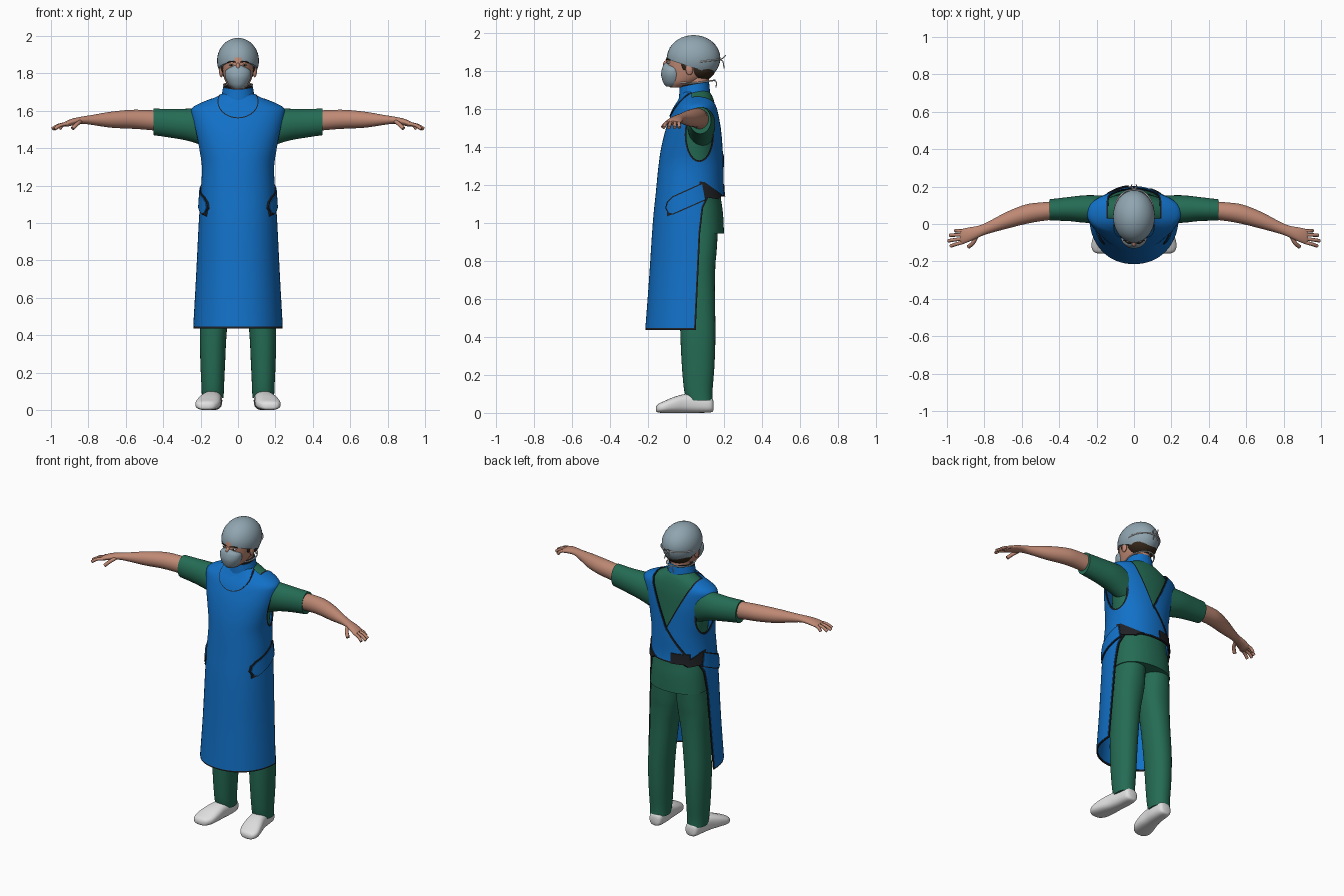
import bpy, bmesh, math
from mathutils import Vector

if "Cube" in bpy.data.objects:
    bpy.data.objects.remove(bpy.data.objects["Cube"])


def material(name, rgb):
    m = bpy.data.materials.new(name)
    m.use_nodes = True
    m.diffuse_color = (*rgb, 1)
    m.node_tree.nodes["Principled BSDF"].inputs["Base Color"].default_value = (*rgb, 1)
    return m


BLUE = material("apron blue", (.006, .165, .58))
GREEN = material("scrub green", (.018, .15, .09))
SKIN = material("skin", (.52, .25, .175))
CLOTH = material("pale grey blue", (.28, .38, .44))
WHITE = material("white", (.75, .75, .75))
BLACK = material("trim black", (.014, .015, .018))
HAIR = material("hair brown", (.035, .02, .01))


def finish(name, bm, mat, mirror=False):
    bmesh.ops.recalc_face_normals(bm, faces=bm.faces)
    me = bpy.data.meshes.new(name)
    bm.to_mesh(me)
    bm.free()
    me.materials.append(mat)
    me.shade_smooth()
    me.set_sharp_from_angle(angle=math.radians(42))
    ob = bpy.data.objects.new(name, me)
    bpy.context.collection.objects.link(ob)
    if mirror:
        ob.modifiers.new("mirror", 'MIRROR').use_mirror_merge = False
    return ob


def spline(rows, steps):
    """Smooth in-between rows through the given ones."""
    out = []
    for i in range(len(rows) - 1):
        a, b, c, d = (rows[min(max(i + k, 0), len(rows) - 1)] for k in (-1, 0, 1, 2))
        for s in range(steps):
            t = s / steps
            out.append([q + .5 * t * (r - p + t * (2*p - 5*q + 4*r - s_ + t * (3*(q - r) + s_ - p)))
                        for p, q, r, s_ in zip(a, b, c, d)])
    return out + [rows[-1]]


def loft(name, mat, rings, axis='z', seg=32, pw=2, grow=0, cap=True, steps=4, mirror=False):
    """Each ring: position on axis, centre and radius across, low and high the other way."""
    bm = bmesh.new()
    loops = []
    for t, c, r, lo, hi in spline(rings, steps):
        loop = []
        for i in range(seg):
            a = math.tau * i / seg
            x, y = (math.copysign(abs(k) ** (2 / pw), k) for k in (math.cos(a), math.sin(a)))
            u = c + (r + grow) * x
            v = (lo + hi) / 2 + ((hi - lo) / 2 + grow) * y
            loop.append(bm.verts.new({'z': (u, v, t), 'x': (t, u, v), 'y': (u, t, v)}[axis]))
        loops.append(loop)
    for p, q in zip(loops, loops[1:]):
        for i in range(seg):
            j = (i + 1) % seg
            bm.faces.new((p[i], p[j], q[j], q[i]))
    if cap:
        bm.faces.new(loops[0])
        bm.faces.new(loops[-1])
    return finish(name, bm, mat, mirror)


def ball(name, mat, centre, radii, cut=None, mirror=False):
    bm = bmesh.new()
    bmesh.ops.create_uvsphere(bm, u_segments=32, v_segments=20, radius=1)
    for v in bm.verts:
        v.co = Vector(centre) + Vector(a * b for a, b in zip(v.co, radii))
    if cut:
        bmesh.ops.bisect_plane(bm, geom=bm.verts[:] + bm.edges[:] + bm.faces[:],
                               plane_co=cut[0], plane_no=cut[1], clear_inner=True)
        bmesh.ops.holes_fill(bm, edges=[e for e in bm.edges if e.is_boundary])
    return finish(name, bm, mat, mirror)


def cord(name, mat, points, radius, mirror=True):
    cu = bpy.data.curves.new(name, 'CURVE')
    cu.dimensions = '3D'
    cu.bevel_depth, cu.bevel_resolution, cu.use_fill_caps = radius, 2, True
    sp = cu.splines.new('POLY')
    pts = spline(points, 4)
    sp.points.add(len(pts) - 1)
    for p, co in zip(sp.points, pts):
        p.co = (*co, 1)
    cu.materials.append(mat)
    ob = bpy.data.objects.new(name, cu)
    bpy.context.collection.objects.link(ob)
    if mirror:
        ob.modifiers.new("mirror", 'MIRROR').use_mirror_merge = False
    return ob


def prism(poly, axis, lo, hi, grow=0):
    """Counter-clockwise outline pushed along x or y, with its edges moved out by grow."""
    pts = [Vector(p) for p in poly]
    moved = []
    for i, p in enumerate(pts):
        d1, d2 = (p - pts[i - 1]).normalized(), (pts[(i + 1) % len(pts)] - p).normalized()
        n1, n2 = Vector((d1.y, -d1.x)), Vector((d2.y, -d2.x))
        n = (n1 + n2).normalized()
        moved.append(p + n * grow / max(.5, n.dot(n1)))
    bm = bmesh.new()
    ends = [[bm.verts.new((t, p.x, p.y) if axis == 'x' else (p.x, t, p.y)) for p in moved]
            for t in (lo, hi)]
    for e in ends:
        bm.faces.new(e)
    for i in range(len(pts)):
        bm.faces.new((ends[0][i - 1], ends[0][i], ends[1][i], ends[1][i - 1]))
    return finish("cutter", bm, BLACK)


def oval(cx, cy, rx, ry, n=28):
    return [(cx + rx * math.cos(math.tau * i / n), cy + ry * math.sin(math.tau * i / n)) for i in range(n)]


APRON = [(.435, 0, .235, -.21, .30), (.7, 0, .22, -.19, .28), (1, 0, .205, -.17, .235),
         (1.15, 0, .195, -.155, .197), (1.3, 0, .188, -.14, .192), (1.4, 0, .205, -.125, .188),
         (1.5, 0, .23, -.10, .184), (1.58, 0, .245, -.07, .175), (1.615, 0, .24, -.052, .168),
         (1.64, 0, .20, -.036, .16), (1.665, 0, .14, -.022, .145), (1.69, 0, .088, -.01, .125)]


def shell(name, mat, outer, thick, cutters, operation='DIFFERENCE'):
    """A layer of the apron surface, trimmed by prisms."""
    ob = loft(name, mat, APRON, seg=64, pw=2.15, grow=outer, cap=False)
    so = ob.modifiers.new("thickness", 'SOLIDIFY')
    so.thickness, so.offset = thick, -1
    for c in cutters:
        bo = ob.modifiers.new("cut", 'BOOLEAN')
        bo.operation, bo.object, bo.solver = operation, c, 'EXACT'
    dg = bpy.context.evaluated_depsgraph_get()
    me = bpy.data.meshes.new_from_object(ob.evaluated_get(dg))
    ob.modifiers.clear()
    ob.data = me
    me.set_sharp_from_angle(angle=math.radians(42))
    for c in cutters:
        bpy.data.objects.remove(c)


# Apron: black binding layer, then blue layer with wider openings
ARMHOLE = oval(.07, 1.465, .068, .135)
BACK_V = [(-.16, 1.8), (-.135, 1.64), (.01, 1.36), (.135, 1.64), (.16, 1.8)]
LOW_BACK = [(.45, 1.14), (.12, 1.14), (.09, 1.08), (.075, .95), (.045, .3), (.45, .3)]
HEM = [(-.6, .2), (.6, .2), (.6, .437), (-.6, .437)]
for name, mat, outer, thick, g in (("apron_binding", BLACK, .003, .006, 0), ("apron", BLUE, .005, .01, .009)):
    shell(name, mat, outer, thick, [prism(ARMHOLE, 'x', -.5, .5, g), prism(BACK_V, 'y', .03, .5, g),
                                    prism(LOW_BACK, 'x', -.5, .5, g), prism(HEM, 'x', -.5, .5, g)])

# Closures, overlap seam and bib lying on the apron
TAB = [(-.09, 1.055), (-.07, 1.05), (.1, 1.125), (.085, 1.205), (-.07, 1.135), (-.095, 1.11), (-.103, 1.08)]
BIB = oval(0, 1.65, .105, .085)
SEAM = [(-.135, 1.185), (-.125, 1.18), (.017, 1.36), (.007, 1.365)]
PATCH = [(-.14, 1.14), (-.03, 1.14), (-.03, 1.205), (-.14, 1.205)]
HOOK = [(.08, 1.14), (.17, 1.125), (.19, 1.15), (.1, 1.215), (.07, 1.22)]
FOLD = [(-.1, 1.035), (-.01, 1.07), (-.01, 1.1), (-.1, 1.06)]
for name, mat, outer, poly, axis, lo, hi, g in (
        ("bib_binding", BLACK, .009, BIB, 'y', -.4, .03, .005),
        ("bib", BLUE, .011, BIB, 'y', -.4, .03, 0),
        ("overlap_seam", BLACK, .009, SEAM, 'y', .06, .5, 0),
        ("back_fastener", BLACK, .010, PATCH, 'y', .06, .5, 0),
        ("left_fastener", BLACK, .010, HOOK, 'x', 0, .5, 0),
        ("right_fastener", BLACK, .010, HOOK, 'x', -.5, 0, 0),
        ("tab_folds", BLACK, .010, FOLD, 'x', -.5, .5, 0),
        ("tab_binding", BLACK, .011, TAB, 'x', -.5, .5, .006),
        ("side_tabs", BLUE, .014, TAB, 'x', -.5, .5, 0)):
    shell(name, mat, outer, .008, [prism(poly, axis, lo, hi, g)], 'INTERSECT')

# Neck collar: tilted blue band between black edges
for name, mat, g, z0, z1 in (("collar_binding", BLACK, 0, 1.655, 1.733), ("collar", BLUE, .003, 1.661, 1.727)):
    ob = loft(name, mat, [(z0, 0, .088, -.035, .125), (z1, 0, .076, -.03, .118)], grow=g)
    for v in ob.data.vertices:
        v.co.z += .2 * (v.co.y - .03)

# Scrubs
loft("tunic", GREEN, [(.945, 0, .187, -.06, .2), (1.05, 0, .18, -.07, .195), (1.15, 0, .172, -.08, .182),
                      (1.3, 0, .168, -.08, .175), (1.45, 0, .19, -.06, .168), (1.56, 0, .205, -.035, .162),
                      (1.61, 0, .195, -.025, .155), (1.645, 0, .165, -.012, .147),
                      (1.675, 0, .115, 0, .135), (1.7, 0, .07, .01, .115)], pw=2.15, seg=48)
loft("sleeves", GREEN, [(.13, .08, .07, 1.39, 1.615), (.25, .08, .074, 1.435, 1.612),
                        (.35, .08, .064, 1.455, 1.61), (.452, .075, .057, 1.47, 1.612)], 'x', mirror=True)
loft("trouser_legs", GREEN, [(.065, .135, .058, .005, .14), (.12, .135, .06, -.01, .14), (.25, .135, .066, -.022, .15),
                             (.42, .132, .072, -.03, .155), (.65, .115, .08, -.035, .152),
                             (.78, .102, .092, -.04, .155), (.86, .095, .094, -.045, .162),
                             (1, .09, .085, -.045, .17)], pw=2.2, mirror=True)

# Shoes
loft("shoes", WHITE, [(.145, .13, .022, .015, .06), (.13, .131, .042, .003, .085), (.06, .134, .05, 0, .1),
                      (0, .142, .054, 0, .1), (-.06, .153, .063, 0, .085), (-.115, .164, .064, 0, .062),
                      (-.148, .17, .046, .002, .046), (-.158, .172, .02, .01, .03)], 'y', pw=2.6, mirror=True)

# Arms, hands and fingers
loft("arms", SKIN, [(.4, .075, .048, 1.49, 1.6), (.5, .065, .05, 1.5, 1.605), (.58, .052, .052, 1.505, 1.605),
                    (.68, .02, .045, 1.51, 1.595), (.78, -.02, .032, 1.525, 1.578), (.83, -.04, .031, 1.53, 1.57),
                    (.88, -.056, .038, 1.523, 1.56), (.915, -.066, .04, 1.515, 1.547),
                    (.93, -.07, .033, 1.518, 1.538)], 'x', mirror=True)
for k, (y, tx, ty) in enumerate(((-.038, .955, -.035), (-.057, .985, -.06), (-.078, .993, -.09), (-.097, .98, -.118))):
    cord("finger_%d" % (k + 1), SKIN, [(.91, y, 1.531), ((.92 + tx) / 2, (y + ty) / 2, 1.523), (tx, ty, 1.503)], .0095)
cord("thumb", SKIN, [(.84, -.06, 1.545), (.86, -.1, 1.53), (.885, -.122, 1.505)], .011)

# Head
loft("neck", SKIN, [(1.62, 0, .06, .005, .12), (1.79, 0, .057, 0, .12)])
loft("head", SKIN, [(1.715, 0, .03, -.085, -.01), (1.74, 0, .058, -.096, .06), (1.78, 0, .076, -.1, .12),
                    (1.83, 0, .085, -.104, .145), (1.9, 0, .088, -.095, .155), (1.95, 0, .06, -.05, .12)])
ball("hair", HAIR, (0, .075, 1.82), (.091, .083, .072))
ball("sideburns", HAIR, (.08, -.005, 1.835), (.011, .018, .03), mirror=True)
ball("ears", SKIN, (.09, .018, 1.812), (.011, .02, .033), mirror=True)
ball("eyes", WHITE, (.034, -.089, 1.846), (.015, .011, .006), mirror=True)
ball("pupils", HAIR, (.034, -.097, 1.846), (.006, .005, .0055), mirror=True)
cord("eyebrows", HAIR, [(.014, -.104, 1.86), (.035, -.1, 1.864), (.056, -.084, 1.858)], .0035)
ball("nose", SKIN, (0, -.105, 1.835), (.012, .016, .022))

# Surgical cap and mask
ball("cap", CLOTH, (0, .04, 1.868), (.112, .141, .122), cut=((0, -.095, 1.862), (0, .33, 1)))
loft("face_mask", CLOTH, [(1.72, 0, .028, -.105, -.04), (1.74, 0, .05, -.12, -.02), (1.78, 0, .068, -.131, -.012),
                          (1.815, 0, .066, -.126, -.02), (1.835, 0, .036, -.117, -.05), (1.843, 0, .016, -.113, -.08)])
cord("upper_straps", WHITE, [(.06, -.04, 1.812), (.087, -.005, 1.828), (.104, .05, 1.845), (.095, .12, 1.855),
                             (.05, .172, 1.86), (0, .183, 1.86)], .004)
cord("lower_straps", WHITE, [(.05, -.04, 1.742), (.07, .02, 1.737), (.075, .08, 1.742), (.045, .135, 1.75),
                             (0, .152, 1.752)], .004)
cord("upper_ties", WHITE, [(0, .18, 1.86), (.008, .195, 1.85), (.016, .2, 1.815)], .003)
cord("upper_tie_loops", WHITE, [(0, .18, 1.858), (.015, .195, 1.87), (.012, .21, 1.885)], .003)
cord("lower_ties", WHITE, [(0, .15, 1.752), (.012, .16, 1.74), (.02, .158, 1.715)], .003)
